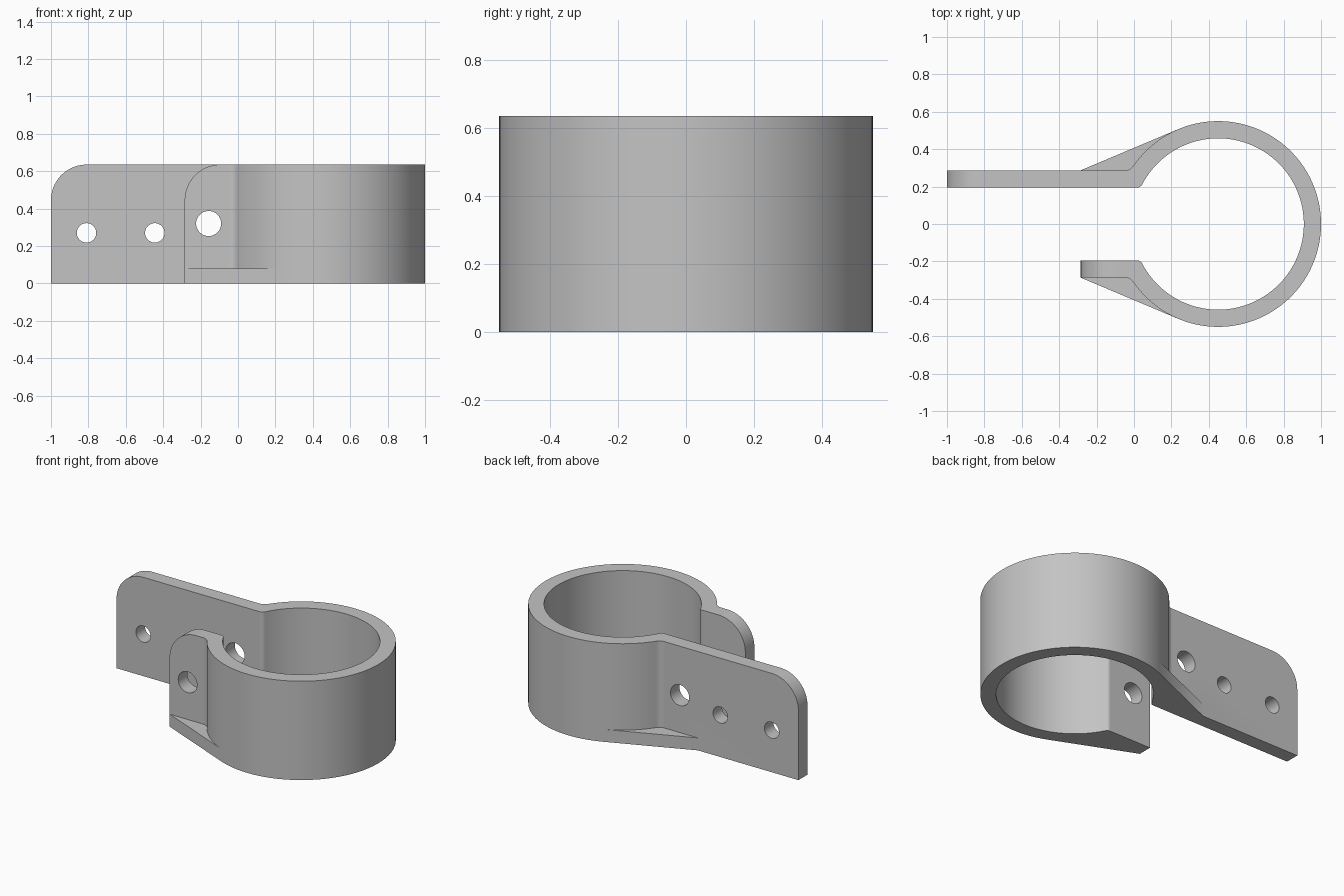
import bpy, bmesh
from math import sin, cos, pi, atan2, acos, sqrt, hypot
from mathutils import Vector

if "Cube" in bpy.data.objects:
    bpy.data.objects.remove(bpy.data.objects["Cube"], do_unlink=True)

HEIGHT = 0.635
CX = 0.45                        # ring centre on x
R_OUT, R_IN = 0.55, 0.458        # ring radii
Y_OUT, Y_IN = 0.287, 0.195       # faces of the two plates
TIP_LONG, TIP_SHORT = -1.0, -0.285
CORNER = 0.19                    # rounded top corners of the plates
GUSSET_H = 0.08

grey = bpy.data.materials.new("plain grey")
grey.use_nodes = True
grey.diffuse_color = (0.55, 0.55, 0.55, 1)
grey.node_tree.nodes["Principled BSDF"].inputs["Base Color"].default_value = grey.diffuse_color


def arc(cx, cy, r, a0, a1, n):
    return [(cx + r * cos(a0 + (a1 - a0) * i / n), cy + r * sin(a0 + (a1 - a0) * i / n))
            for i in range(n + 1)]


def prism(name, points, direction):
    """Extrude a closed outline of 3D points along a direction."""
    bm = bmesh.new()
    face = bm.faces.new([bm.verts.new(p) for p in points])
    new = bmesh.ops.extrude_face_region(bm, geom=[face])["geom"]
    bmesh.ops.translate(bm, vec=Vector(direction),
                        verts=[v for v in new if isinstance(v, bmesh.types.BMVert)])
    bmesh.ops.recalc_face_normals(bm, faces=bm.faces)
    mesh = bpy.data.meshes.new(name)
    bm.to_mesh(mesh)
    bm.free()
    obj = bpy.data.objects.new(name, mesh)
    obj.data.materials.append(grey)
    bpy.context.collection.objects.link(obj)
    return obj


def upright(name, outline, height):
    return prism(name, [(x, y, 0) for x, y in outline], (0, 0, height))


def crosswise(name, outline, y0, y1):
    return prism(name, [(x, y0, z) for x, z in outline], (0, y1 - y0, 0))


def combine(target, tool, operation):
    mod = target.modifiers.new(operation, 'BOOLEAN')
    mod.operation, mod.solver, mod.object = operation, 'EXACT', tool
    bpy.context.view_layer.objects.active = target
    bpy.ops.object.modifier_apply(modifier=mod.name)
    bpy.data.objects.remove(tool, do_unlink=True)


# Blends between ring and plates: outer hollow fillet, inner rounded corner
def blend(ring_r, y, r):
    x = CX - sqrt((ring_r + r) ** 2 - y ** 2)
    return x, atan2(y, x - CX)


F_OUT, F_IN = 0.05, 0.03
fx_out, ang_out = blend(R_OUT, Y_OUT + F_OUT, F_OUT)
fx_in, ang_in = blend(R_IN, Y_IN + F_IN, F_IN)
outer_blend = arc(fx_out, Y_OUT + F_OUT, F_OUT, -pi / 2, ang_out - pi, 8)
inner_blend = arc(fx_in, Y_IN + F_IN, F_IN, -pi / 2, ang_in - pi + 0, 8)


def mirror(points):
    return [(x, -y) for x, y in reversed(points)]


# Clamp body: split ring with a long and a short plate in one outline
outline = [(TIP_LONG, Y_OUT)] + outer_blend
outline += arc(CX, 0, R_OUT, ang_out, -ang_out, 112)[1:-1]
outline += mirror(outer_blend) + [(TIP_SHORT, -Y_OUT), (TIP_SHORT, -Y_IN)]
outline += inner_blend and [(x, -y) for x, y in inner_blend]
outline += arc(CX, 0, R_IN, -ang_in, ang_in, 112)[1:-1]
outline += list(reversed(inner_blend)) + [(TIP_LONG, Y_IN)]
clamp = upright("clamp_body", outline, HEIGHT)

# Thin gussets running tangent to the ring at the base
dx, dy = TIP_SHORT - CX, Y_OUT
tangent = atan2(dy, dx) - acos(R_OUT / hypot(dx, dy))
touch = (CX + R_OUT * cos(tangent), R_OUT * sin(tangent))
for side in (1, -1):
    shape = [(TIP_SHORT, Y_OUT), (0, 0.25), (0.26, 0.48), touch]
    combine(clamp, upright("gusset", [(x, y * side) for x, y in shape], GUSSET_H), 'UNION')

# Rounded upper corners of the plates
for tip, y0, y1 in ((TIP_LONG, 0.1, 0.4), (TIP_SHORT, -0.4, -0.1)):
    corner = arc(tip + CORNER, HEIGHT - CORNER, CORNER, pi, pi / 2, 20)
    corner += [(tip + CORNER, HEIGHT + 0.1), (tip - 0.1, HEIGHT + 0.1),
               (tip - 0.1, HEIGHT - CORNER)]
    combine(clamp, crosswise("corner_cutter", corner, y0, y1), 'DIFFERENCE')

# Clamp bolt hole through both plates, two mounting holes in the long one
for x, z, r, y0 in ((-0.157, 0.32, 0.067, -0.4), (-0.445, 0.27, 0.052, 0.1),
                    (-0.81, 0.27, 0.052, 0.1)):
    combine(clamp, crosswise("hole_cutter", arc(x, z, r, 0, 2 * pi, 40)[:-1], y0, 0.4),
            'DIFFERENCE')

# Smooth curved walls, keep flat faces flat
bpy.ops.object.select_all(action='DESELECT')
clamp.select_set(True)
bpy.context.view_layer.objects.active = clamp
bpy.ops.object.shade_smooth_by_angle(angle=pi / 7)
weighted = clamp.modifiers.new("flat_faces", 'WEIGHTED_NORMAL')
weighted.keep_sharp = True
